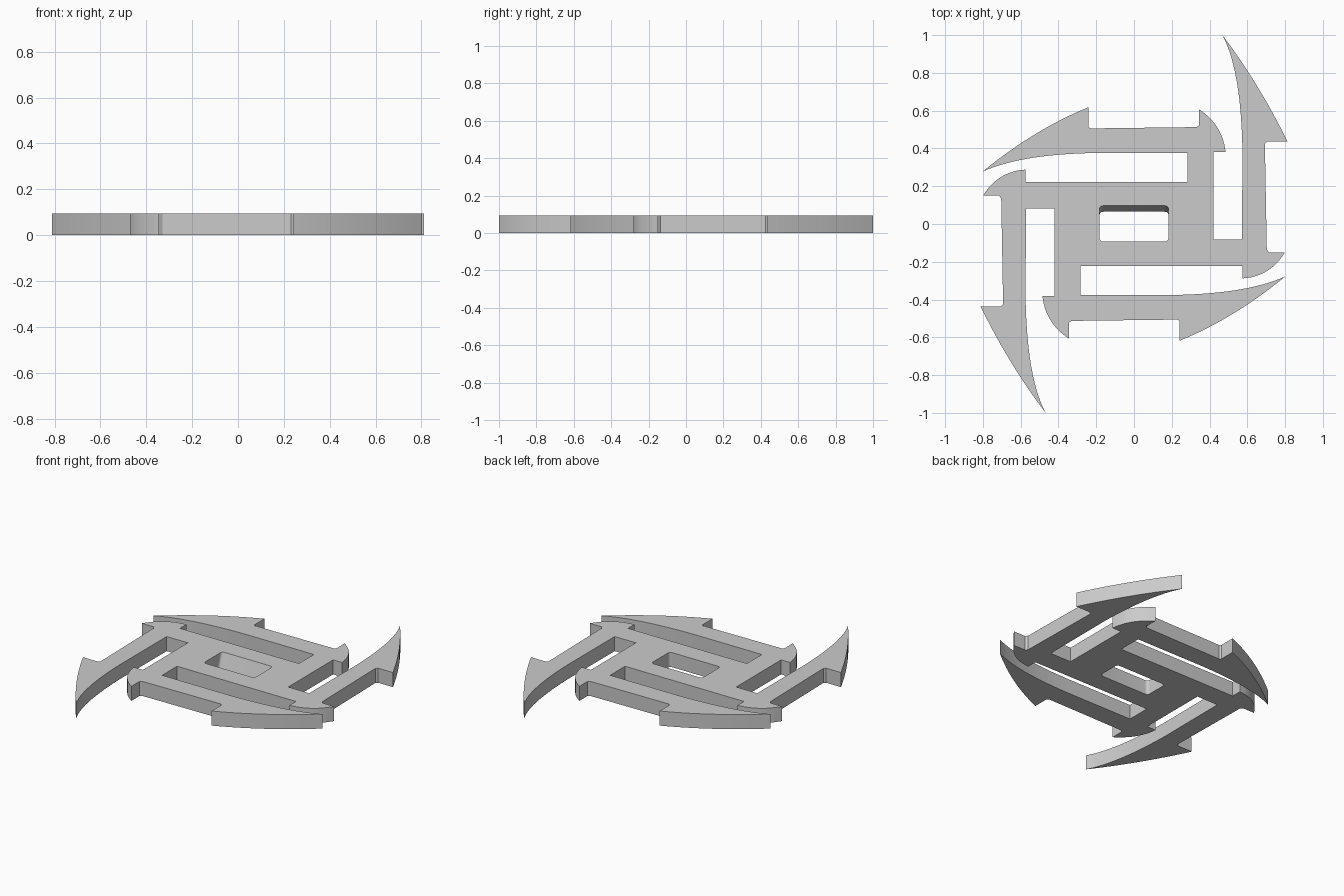
import bpy, bmesh
from mathutils import Vector

cube = bpy.data.objects.get("Cube")
if cube:
    bpy.data.objects.remove(cube, do_unlink=True)

THICK = 0.095

grey = bpy.data.materials.new("plain grey")
grey.use_nodes = True
colour = (0.6, 0.6, 0.6, 1)
grey.diffuse_color = colour
grey.node_tree.nodes["Principled BSDF"].inputs["Base Color"].default_value = colour


def arc(a, control, b, steps=12):
    """Points of a quadratic curve from a to b."""
    a, c, b = Vector(a), Vector(control), Vector(b)
    ts = [i / steps for i in range(steps + 1)]
    return [tuple(a * (1 - t) ** 2 + c * 2 * t * (1 - t) + b * t * t) for t in ts]


def make_object(name, bm):
    bmesh.ops.recalc_face_normals(bm, faces=bm.faces)
    mesh = bpy.data.meshes.new(name)
    bm.to_mesh(mesh)
    bm.free()
    mesh.materials.append(grey)
    obj = bpy.data.objects.new(name, mesh)
    bpy.context.collection.objects.link(obj)
    return obj


def prism(outline, z0, z1):
    """Extrude a closed outline from z0 up to z1."""
    bm = bmesh.new()
    base = bm.faces.new([bm.verts.new((x, y, z0)) for x, y in outline])
    top = bmesh.ops.extrude_face_region(bm, geom=[base])["geom"]
    verts = [v for v in top if isinstance(v, bmesh.types.BMVert)]
    bmesh.ops.translate(bm, verts=verts, vec=(0, 0, z1 - z0))
    return bm


# Half of the outline: flat blade, small hook, long blade, small hook, inner slot
half = arc((-0.802, 0.277), (-0.53, 0.5), (-0.242, 0.618))
half += [(-0.242, 0.515), (-0.23, 0.506), (0.33, 0.513), (0.344, 0.522)]
half += arc((0.344, 0.607), (0.47, 0.525), (0.485, 0.38))
half += [(0.42, 0.38), (0.42, -0.083), (0.572, -0.083)]
half += arc((0.574, 0.4), (0.565, 0.82), (0.468, 1.0))
half += arc((0.468, 1.0), (0.665, 0.74), (0.812, 0.437))[1:]
half += [(0.705, 0.437), (0.693, 0.425), (0.703, -0.135), (0.715, -0.15)]
half += arc((0.799, -0.15), (0.72, -0.28), (0.574, -0.288))
half += [(0.574, -0.222), (-0.284, -0.222), (-0.284, -0.376)]
half += arc((0.2, -0.376), (0.6, -0.37), (0.802, -0.277))[:-1]

# The other half is the same outline turned half a circle
outline = half + [(-x, -y) for x, y in half]
plate = make_object("interlaced_plate", prism(outline, 0, THICK))

# Central window with rounded corners and a sloping back wall
W, FRONT, BACK, R = 0.183, -0.093, 0.097, 0.022
corners = [(-W, FRONT), (W, FRONT), (W, BACK), (-W, BACK)]
window = []
for i, (x, y) in enumerate(corners):
    sx, sy = (R if x < 0 else -R), (R if y < 0 else -R)
    ends = [(x, y + sy), (x + sx, y)]
    if i % 2:
        ends.reverse()
    window += arc(ends[0], (x, y), ends[1], 5)

bm = prism(window, -0.02, THICK + 0.02)
for v in bm.verts:
    if v.co.y > 0.05:
        depth = THICK - v.co.z
        v.co.y -= 0.032 * depth / THICK
cutter = make_object("window_cutter", bm)

cut = plate.modifiers.new("window", 'BOOLEAN')
cut.operation = 'DIFFERENCE'
cut.solver = 'EXACT'
cut.object = cutter
bpy.context.view_layer.objects.active = plate
plate.select_set(True)
bpy.ops.object.modifier_apply(modifier=cut.name)
bpy.data.objects.remove(cutter, do_unlink=True)

bpy.ops.object.shade_smooth_by_angle(angle=0.5)
